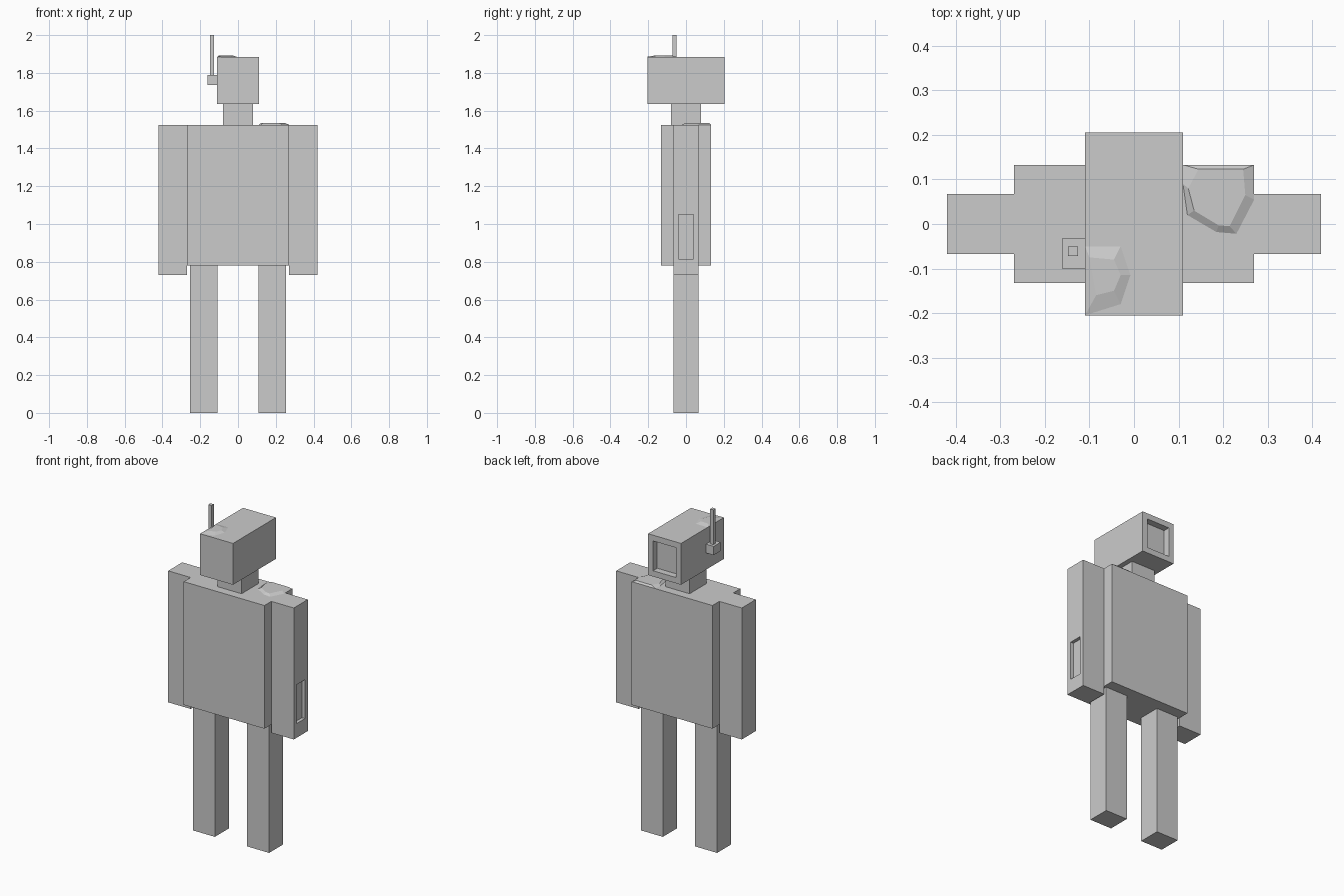
import bpy, bmesh
from mathutils import Vector

if "Cube" in bpy.data.objects:
    bpy.data.objects.remove(bpy.data.objects["Cube"])

grey = bpy.data.materials.new("plain_grey")
grey.diffuse_color = (0.6, 0.6, 0.6, 1)
grey.use_nodes = True
grey.node_tree.nodes["Principled BSDF"].inputs["Base Color"].default_value = grey.diffuse_color


def finish(name, bm):
    bmesh.ops.recalc_face_normals(bm, faces=bm.faces)
    mesh = bpy.data.meshes.new(name)
    bm.to_mesh(mesh)
    bm.free()
    mesh.materials.append(grey)
    obj = bpy.data.objects.new(name, mesh)
    bpy.context.collection.objects.link(obj)
    return obj


def box(name, lo, hi, recess=None):
    """Box between two corners; recess = (outward direction, opening size, centre, depth)."""
    lo, hi = Vector(lo), Vector(hi)
    bm = bmesh.new()
    bmesh.ops.create_cube(bm, size=1)
    for v in bm.verts:
        v.co = (lo + hi) / 2 + v.co * (hi - lo)
    if recess:
        direction, size, centre, depth = recess
        direction, size, centre = Vector(direction), Vector(size), Vector(centre)
        bm.normal_update()
        face = max(bm.faces, key=lambda f: f.normal.dot(direction))
        bmesh.ops.inset_individual(bm, faces=[face], thickness=0.01)
        mid = face.calc_center_median()
        for v in face.verts:
            for i in range(3):
                if not direction[i]:
                    v.co[i] = centre[i] + (size[i] / 2 if v.co[i] > mid[i] else -size[i] / 2)
        floor = bmesh.ops.extrude_discrete_faces(bm, faces=[face])["faces"][0]
        for v in floor.verts:
            v.co -= direction * depth
    return finish(name, bm)


def plate(name, outer, inner, z, height):
    """Thin faceted plate: outer outline at z, inner outline raised."""
    bm = bmesh.new()
    low = [bm.verts.new((x, y, z)) for x, y in outer]
    top = [bm.verts.new((x, y, z + height)) for x, y in inner]
    n = len(low)
    for i in range(n):
        j = (i + 1) % n
        bm.faces.new((low[i], low[j], top[j], top[i]))
    bm.faces.new(top)
    bm.faces.new(low[::-1])
    return finish(name, bm)


# Body
box("torso", (-0.27, -0.133, 0.78), (0.27, 0.133, 1.525))
box("neck", (-0.08, -0.08, 1.525), (0.08, 0.08, 1.635))

# Head with a recessed panel at the back
box("head", (-0.11, -0.205, 1.635), (0.11, 0.205, 1.885),
    ((0, 1, 0), (0.154, 0, 0.18), (0, 0, 1.76), 0.04))

# Arms, the right-hand one with a recessed slot, and legs
box("left_arm", (-0.42, -0.067, 0.73), (-0.27, 0.067, 1.525))
box("right_arm", (0.27, -0.067, 0.73), (0.42, 0.067, 1.525),
    ((1, 0, 0), (0, 0.08, 0.235), (0, 0, 0.933), 0.02))
box("left_leg", (-0.255, -0.067, 0), (-0.108, 0.067, 0.78))
box("right_leg", (0.108, -0.067, 0), (0.255, 0.067, 0.78))

# Antenna
box("antenna_base", (-0.162, -0.1, 1.737), (-0.11, -0.033, 1.79))
box("antenna_rod", (-0.148, -0.072, 1.79), (-0.126, -0.051, 2.0))

# Raised patches on shoulder and head
plate("shoulder_patch",
      [(0.11, 0.133), (0.11, 0.09), (0.12, 0.02), (0.185, -0.018),
       (0.23, -0.022), (0.27, 0.055), (0.27, 0.133)],
      [(0.145, 0.123), (0.122, 0.08), (0.135, 0.03), (0.19, -0.003),
       (0.215, -0.005), (0.25, 0.065), (0.245, 0.123)], 1.525, 0.0095)
plate("head_patch",
      [(-0.11, -0.05), (-0.11, -0.205), (-0.03, -0.18), (-0.008, -0.115), (-0.03, -0.05)],
      [(-0.1, -0.075), (-0.085, -0.16), (-0.045, -0.15), (-0.03, -0.115), (-0.045, -0.08)],
      1.885, 0.008)
